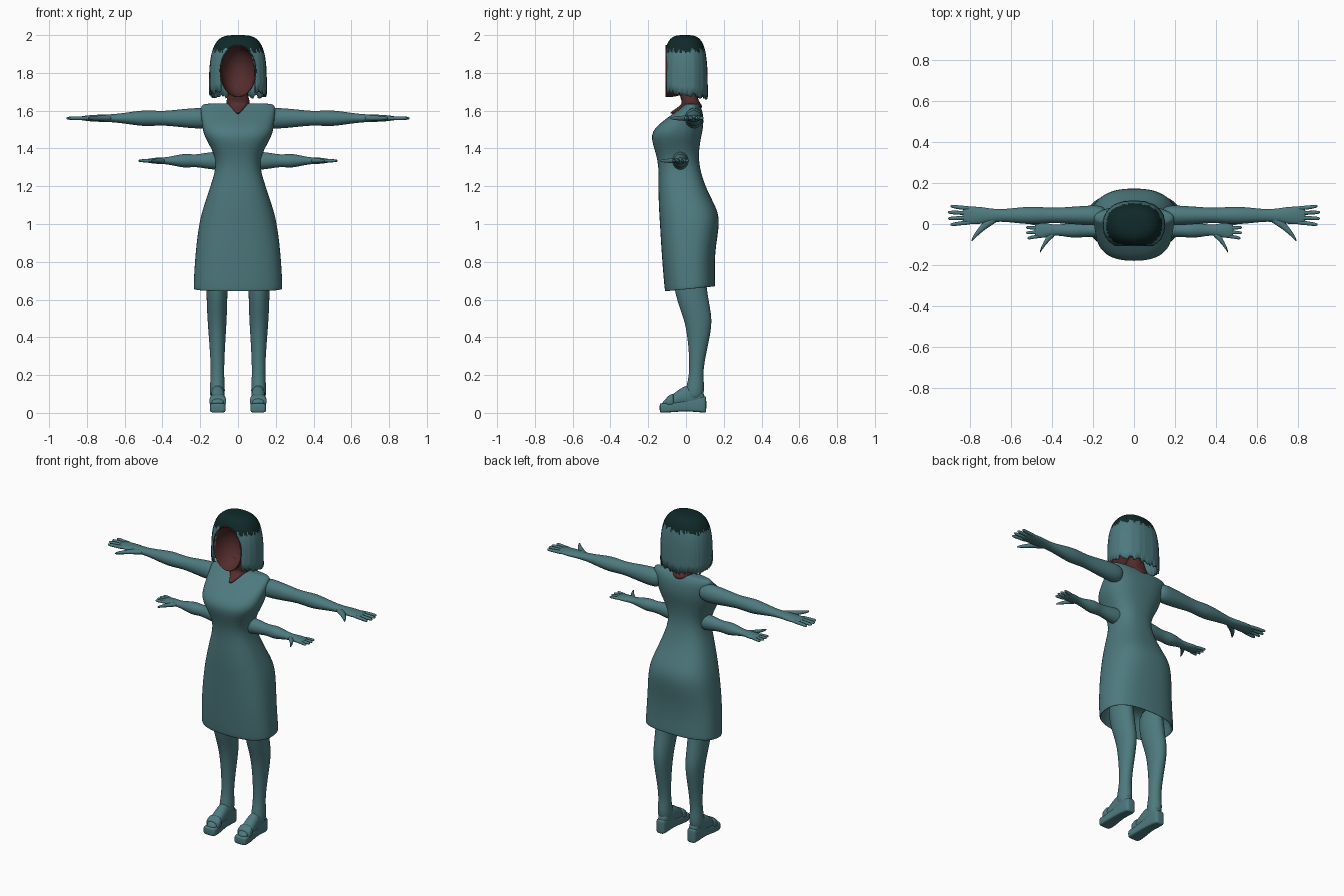
import bpy, bmesh, math, random
from mathutils import Vector

random.seed(4)
if "Cube" in bpy.data.objects:
    bpy.data.objects.remove(bpy.data.objects["Cube"])


def material(name, rgb):
    mat = bpy.data.materials.new(name)
    mat.use_nodes = True
    mat.diffuse_color = (*rgb, 1)
    bsdf = mat.node_tree.nodes["Principled BSDF"]
    bsdf.inputs["Base Color"].default_value = (*rgb, 1)
    bsdf.inputs["Roughness"].default_value = .8
    return mat


TEAL = material("teal", (.075, .195, .21))
DARK = material("dark_green", (.005, .022, .022))
SKIN = material("dark_red", (.09, .026, .026))
RIGHT, BACK, UP = Vector((1, 0, 0)), Vector((0, 1, 0)), Vector((0, 0, 1))
PLANES = {"x": (BACK, UP), "y": (RIGHT, UP), "z": (RIGHT, BACK)}


def rounded(angle, power):
    """Point on a unit superellipse."""
    cosine, sine = math.cos(angle), math.sin(angle)
    return (math.copysign(abs(cosine) ** (2 / power), cosine),
            math.copysign(abs(sine) ** (2 / power), sine))


def finish(name, bm, *materials):
    bmesh.ops.recalc_face_normals(bm, faces=bm.faces)
    mesh = bpy.data.meshes.new(name)
    bm.to_mesh(mesh)
    bm.free()
    for mat in materials:
        mesh.materials.append(mat)
    for polygon in mesh.polygons:
        polygon.use_smooth = True
    obj = bpy.data.objects.new(name, mesh)
    bpy.context.collection.objects.link(obj)
    return obj


def bridge(loops):
    """Yield the quads between neighbouring closed loops."""
    for low, high in zip(loops, loops[1:]):
        for i in range(len(low)):
            yield low[i - 1], low[i], high[i], high[i - 1]


def tube(name, rings, mat, axis, power=2, count=16):
    """Loft through rings given as (centre, half size, other half size)."""
    bm = bmesh.new()
    first, second = PLANES[axis]
    loops = []
    for centre, width, depth in rings:
        outline = [rounded(math.tau * i / count, power) for i in range(count)]
        loops.append([bm.verts.new(Vector(centre) + first * width * a + second * depth * b)
                      for a, b in outline])
    for quad in bridge(loops):
        bm.faces.new(quad)
    bm.faces.new(loops[0])
    bm.faces.new(loops[-1])
    obj = finish(name, bm, mat)
    smooth = obj.modifiers.new("smooth", "SUBSURF")
    smooth.levels = smooth.render_levels = 2
    return obj


def upright(rows):
    """Turn (height, half width, front, back) rows into rings."""
    return [((0, (front + back) / 2, z), width, (back - front) / 2)
            for z, width, front, back in rows]


# Dress with a turned-in hem that rises towards the back
dress = tube("dress", upright([
    (.8, .2, -.1, .12), (.66, .22, -.1, .14), (.65, .235, -.11, .155),
    (.67, .237, -.115, .155), (.85, .227, -.13, .15), (1.02, .205, -.14, .185),
    (1.1, .18, -.145, .155), (1.2, .147, -.147, .1), (1.34, .1, -.143, .06),
    (1.46, .182, -.195, .08), (1.52, .19, -.16, .095), (1.6, .2, -.045, .09),
    (1.63, .195, -.01, .07), (1.64, .17, 0, .06)]), TEAL, "z", 2.5, 28)
for vert in dress.data.vertices:
    if vert.co.z < .7:
        vert.co.z += vert.co.y / 10

# Neck with the V of the neckline in front
tube("neck", upright([
    (1.58, .004, -.105, 0), (1.61, .036, -.055, .1), (1.64, .07, -.015, .075),
    (1.67, .053, -.035, .06), (1.75, .05, -.04, .05)]), SKIN, "z", 2.6)


# Head: a rounded back shell that turns inward into a hollow face
def hollow_head():
    steps = [math.radians(a) for a in range(10, 91, 16)]
    shell = [(.2 * math.cos(a), math.sin(a)) for a in steps]
    bowl = [(.11 * math.cos(a), .93 * math.sin(a)) for a in reversed(steps)]
    tube("hollow_head", [((0, depth - .11, 1.81), .1 * size, .143 * size)
                         for depth, size in shell + bowl], SKIN, "y", 2, 24)


# Bob haircut with an open front, ragged ends and a dark crown
def hair():
    count, base, height = 112, 1.69, .31
    ragged = [random.uniform(-.014, .014) for _ in range(count)]
    bm = bmesh.new()
    loops = []
    for step in range(45):
        radius, rise = rounded(math.radians(step * 2), 3.5)
        fall = max(0, 1 - rise * 1.3)
        loop = []
        for i, rag in enumerate(ragged):
            x, y = rounded(math.tau * i / count, 2.3)
            spread = radius * (1 + rag * fall)
            drop = (rag - y / 50) * fall
            loop.append(bm.verts.new((.153 * x * spread, .12 * y * spread - .005,
                                      base + height * rise + drop)))
        loops.append(loop)
    for index, quad in enumerate(bridge(loops)):
        centre = sum((v.co for v in quad), Vector()) / 4
        above = max(0, centre.z - 1.81)
        opening = math.hypot(centre.x / .092, above / .138) < 1
        if centre.y > 0 or not opening:
            edge = 1.918 + ragged[index % count]
            bm.faces.new(quad).material_index = int(centre.z > edge)
    bm.faces.new(loops[-1]).material_index = 1
    loose = [v for v in bm.verts if not v.link_faces]
    bmesh.ops.delete(bm, geom=loose, context="VERTS")
    obj = finish("hair", bm, TEAL, DARK)
    shell = obj.modifiers.new("thickness", "SOLIDIFY")
    shell.thickness = .012


# Arm: one pattern, placed at two heights and lengths
def arm(label, side, root, stretch, scale):
    root = Vector(root)

    def part(name, rows):
        tube(f"{label}_{name}", [
            ((side * (root.x + x * stretch), root.y + y * scale, root.z),
             wide * scale, thick * scale) for x, y, wide, thick in rows], TEAL, "x")

    part("arm", [
        (-.06, 0, .05, .055), (.03, 0, .05, .057), (.14, 0, .041, .045),
        (.22, 0, .036, .037), (.3, 0, .047, .046), (.4, 0, .036, .03),
        (.48, 0, .028, .02), (.56, 0, .044, .02), (.63, 0, .045, .013),
        (.65, 0, .036, .008)])
    for finger in range(4):
        y = (finger - 1.5) * .023
        tip = .725 - abs(y) / 2
        part(f"finger_{finger + 1}", [
            (.6, y, .011, .011), (.66, y * 1.1, .01, .01),
            (tip - .01, y * 1.3, .009, .009), (tip, y * 1.3, .004, .004)])
    part("thumb", [(.47, -.01, .02, .014), (.53, -.035, .026, .016),
                   (.59, -.1, .014, .01), (.605, -.125, .006, .005)])


# Leg, foot and platform shoe
def leg(label, side):
    x = side * .107
    tube(f"{label}_leg", [
        ((x + side * radius / 20, y, z), .02 + .42 * radius, radius)
        for z, y, radius in [
            (.06, .04, .05), (.14, .05, .05), (.2, .053, .036), (.3, .06, .044),
            (.4, .067, .06), (.5, .066, .077), (.62, .026, .088), (.8, .01, .09)]],
        TEAL, "z")

    def along(name, slices, power):
        tube(f"{label}_{name}", [
            ((x, y, (low + high) / 2), width, (high - low) / 2)
            for y, low, high, width in slices], TEAL, "y", power)

    along("foot", [(.1, .05, .1, .02), (.07, .04, .14, .035), (0, .03, .155, .037),
                   (-.06, .03, .105, .038), (-.13, .03, .06, .033)], 2.2)
    along("platform", [(.108, 0, .085, .02), (.1, 0, .09, .034), (0, .01, .07, .033),
                       (-.06, .004, .052, .041), (-.13, 0, .052, .044),
                       (-.14, .004, .05, .034)], 5)
    along("toe_strap", [(-.065, .03, .1, .04), (-.07, .03, .104, .045),
                        (-.1, .03, .086, .045), (-.105, .03, .08, .04)], 2.8)


hollow_head()
hair()
for word, side in (("left", 1), ("right", -1)):
    arm(f"{word}_upper", side, (.19, .042, 1.56), 1, 1)
    arm(f"{word}_lower", side, (.105, -.03, 1.335), .587, .87)
    leg(word, side)
